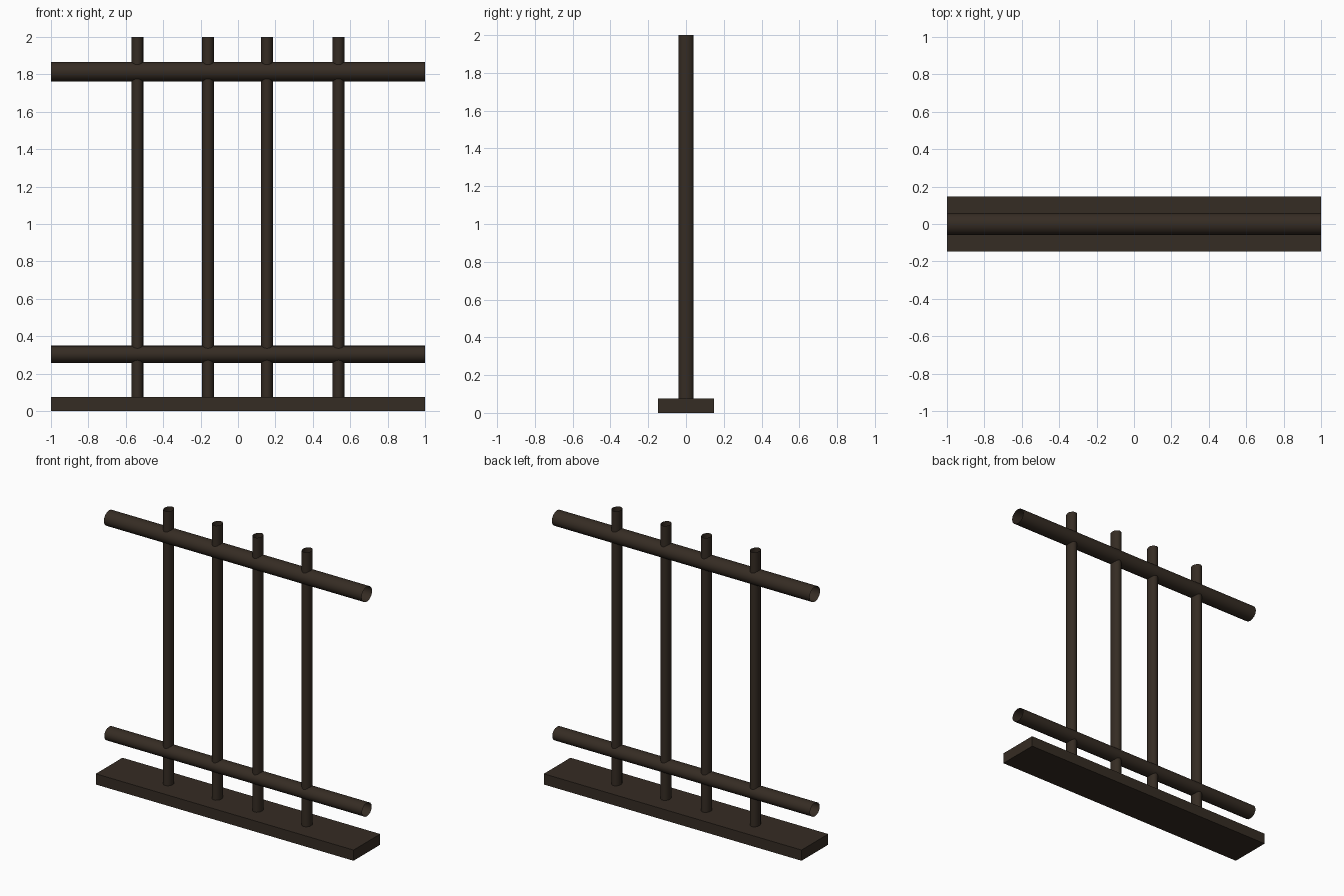
import bpy
from math import pi

if "Cube" in bpy.data.objects:
    bpy.data.objects.remove(bpy.data.objects["Cube"])

wood = bpy.data.materials.new("dark_wood")
wood.diffuse_color = (0.036, 0.025, 0.017, 1)
wood.use_nodes = True
wood.node_tree.nodes["Principled BSDF"].inputs["Base Color"].default_value = wood.diffuse_color


def finish(obj, name):
    obj.name = name
    obj.data.materials.append(wood)


def tube(name, location, half_a, half_b, length, rotation=(0, 0, 0)):
    """Open-ended oval tube running along its local z axis."""
    bpy.ops.mesh.primitive_cylinder_add(vertices=16, radius=1, depth=length,
                                        end_fill_type='NOTHING',
                                        location=location, rotation=rotation)
    obj = bpy.context.object
    obj.scale = (half_a, half_b, 1)
    bpy.ops.object.transform_apply(location=False, rotation=True, scale=True)
    bpy.ops.object.shade_smooth_by_angle(angle=pi / 6)
    finish(obj, name)


# Flat base plank
bpy.ops.mesh.primitive_cube_add(size=1, location=(0, 0, 0.0375))
base = bpy.context.object
base.scale = (2, 0.295, 0.075)
bpy.ops.object.transform_apply(location=False, rotation=False, scale=True)
finish(base, "base_plank")

# Upright posts, standing in the plank
bottom, top = 0.04, 2.0
for i, x in enumerate((-0.538, -0.16, 0.155, 0.537)):
    tube(f"post_{i + 1}", (x, 0, (bottom + top) / 2), 0.032, 0.04, top - bottom)

# Horizontal rails, laid along x
tube("upper_rail", (0, 0, 1.814), 0.053, 0.058, 2, (0, pi / 2, 0))
tube("lower_rail", (0, 0, 0.303), 0.047, 0.054, 2, (0, pi / 2, 0))
